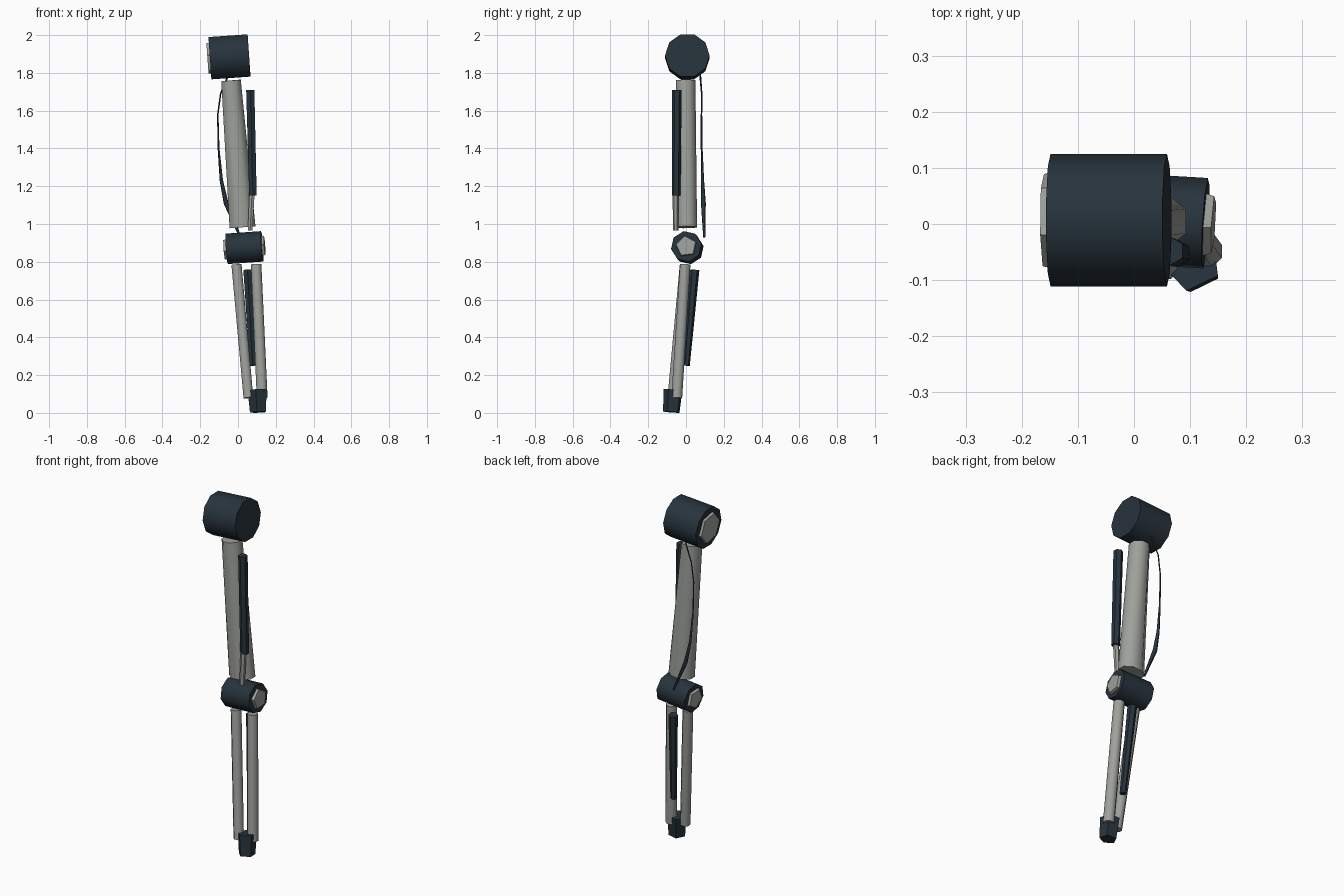
import bpy, bmesh, math
from mathutils import Vector

if "Cube" in bpy.data.objects:
    bpy.data.objects.remove(bpy.data.objects["Cube"])


def material(name, rgb):
    m = bpy.data.materials.new(name)
    m.diffuse_color = (*rgb, 1)
    m.use_nodes = True
    m.node_tree.nodes["Principled BSDF"].inputs["Base Color"].default_value = m.diffuse_color
    return m


DARK = material("dark slate", (0.020, 0.033, 0.045))
LIGHT = material("light grey", (0.34, 0.355, 0.33))


def rod(name, p0, p1, r0, r1, sides, mat, phase=0.0, ref=(0, 1, 0), stretch=1.0, smooth=50):
    """Capped prism from p0 to p1; phase (degrees) turns the corners from ref."""
    p0, p1 = Vector(p0), Vector(p1)
    axis = (p1 - p0).normalized()
    u = Vector(ref)
    u = (u - axis * u.dot(axis)).normalized()
    v = axis.cross(u)
    bm = bmesh.new()
    rings = []
    for p, r, s in ((p0, r0, 1.0), (p1, r1, stretch)):
        ring = []
        for i in range(sides):
            a = math.radians(phase) + math.tau * i / sides
            ring.append(bm.verts.new(p + u * r * math.cos(a) + v * r * s * math.sin(a)))
        rings.append(ring)
    for i in range(sides):
        j = (i + 1) % sides
        bm.faces.new((rings[0][i], rings[0][j], rings[1][j], rings[1][i]))
    bm.faces.new(rings[0][::-1])
    bm.faces.new(rings[1])
    bmesh.ops.recalc_face_normals(bm, faces=bm.faces)
    me = bpy.data.meshes.new(name)
    bm.to_mesh(me)
    bm.free()
    me.materials.append(mat)
    ob = bpy.data.objects.new(name, me)
    bpy.context.collection.objects.link(ob)
    bpy.ops.object.select_all(action='DESELECT')
    ob.select_set(True)
    bpy.context.view_layer.objects.active = ob
    bpy.ops.object.shade_smooth_by_angle(angle=math.radians(smooth))
    return ob


def joint(name, centre, axis, half, r, sides, phase):
    """Dark drum whose axis runs across the arm."""
    c, a = Vector(centre), Vector(axis).normalized()
    rod(name, c - a * half, c + a * half, r, r, sides, DARK, phase)
    return c, a


# Shoulder drum with an outer plate
c, a = joint("shoulder_joint", (-0.045, 0.007, 1.885), (1, 0, 0.07), 0.104, 0.118, 10, 0)
rod("shoulder_cap", c - a * 0.10, c - a * 0.117, 0.088, 0.084, 6, LIGHT, 12, smooth=20)

# Upper arm, widening sideways towards the elbow
rod("upper_arm", (-0.037, -0.002, 1.76), (0.024, 0.005, 0.983),
    0.056, 0.058, 8, LIGHT, 22.5, stretch=1.28)

# Piston on the inner side
rod("piston_sleeve", (0.065, -0.048, 1.71), (0.079, -0.052, 1.15), 0.025, 0.023, 6, DARK, 0)
rod("piston_rod", (0.074, -0.055, 1.16), (0.064, -0.055, 0.965), 0.016, 0.014, 6, LIGHT, 0)

# Elbow drum with plates on both ends
c, a = joint("elbow_joint", (0.034, 0.007, 0.875), (1, -0.06, 0.07), 0.094, 0.082, 8, 10)
for side, label in ((-1, "outer"), (1, "inner")):
    rod("elbow_cap_" + label, c + a * side * 0.09, c + a * side * 0.108,
        0.060, 0.054, 5, LIGHT, 25, smooth=20)

# Twin forearm bones
rod("forearm_inner", (0.096, -0.004, 0.787), (0.128, -0.049, 0.08), 0.030, 0.031, 8, LIGHT, 22.5)
rod("forearm_outer", (-0.008, -0.006, 0.785), (0.055, -0.072, 0.08), 0.029, 0.028, 8, LIGHT, 22.5)

# Dark strut behind the forearm
rod("forearm_strut", (0.05, 0.046, 0.757), (0.077, 0.003, 0.25), 0.025, 0.017, 6, DARK, 0)

# Wrist block
rod("wrist", (0.103, -0.067, 0.122), (0.109, -0.076, 0.004), 0.053, 0.046, 5, DARK, 190, smooth=30)

# Cable bowing out behind the upper arm, thicker near the elbow
path = [(-0.05, 0.075, 1.79, 0.005), (-0.092, 0.083, 1.69, 0.004), (-0.107, 0.082, 1.58, 0.004),
        (-0.103, 0.083, 1.40, 0.005), (-0.088, 0.087, 1.23, 0.009), (-0.063, 0.092, 1.11, 0.013),
        (0.012, 0.097, 0.93, 0.006)]
curve = bpy.data.curves.new("cable", 'CURVE')
curve.dimensions = '3D'
curve.bevel_depth = 1.0
curve.bevel_resolution = 0
curve.use_fill_caps = True
spline = curve.splines.new('POLY')
spline.points.add(len(path) - 1)
for pt, (x, y, z, r) in zip(spline.points, path):
    pt.co = (x, y, z, 1)
    pt.radius = r
curve.materials.append(DARK)
cable = bpy.data.objects.new("cable", curve)
bpy.context.collection.objects.link(cable)
